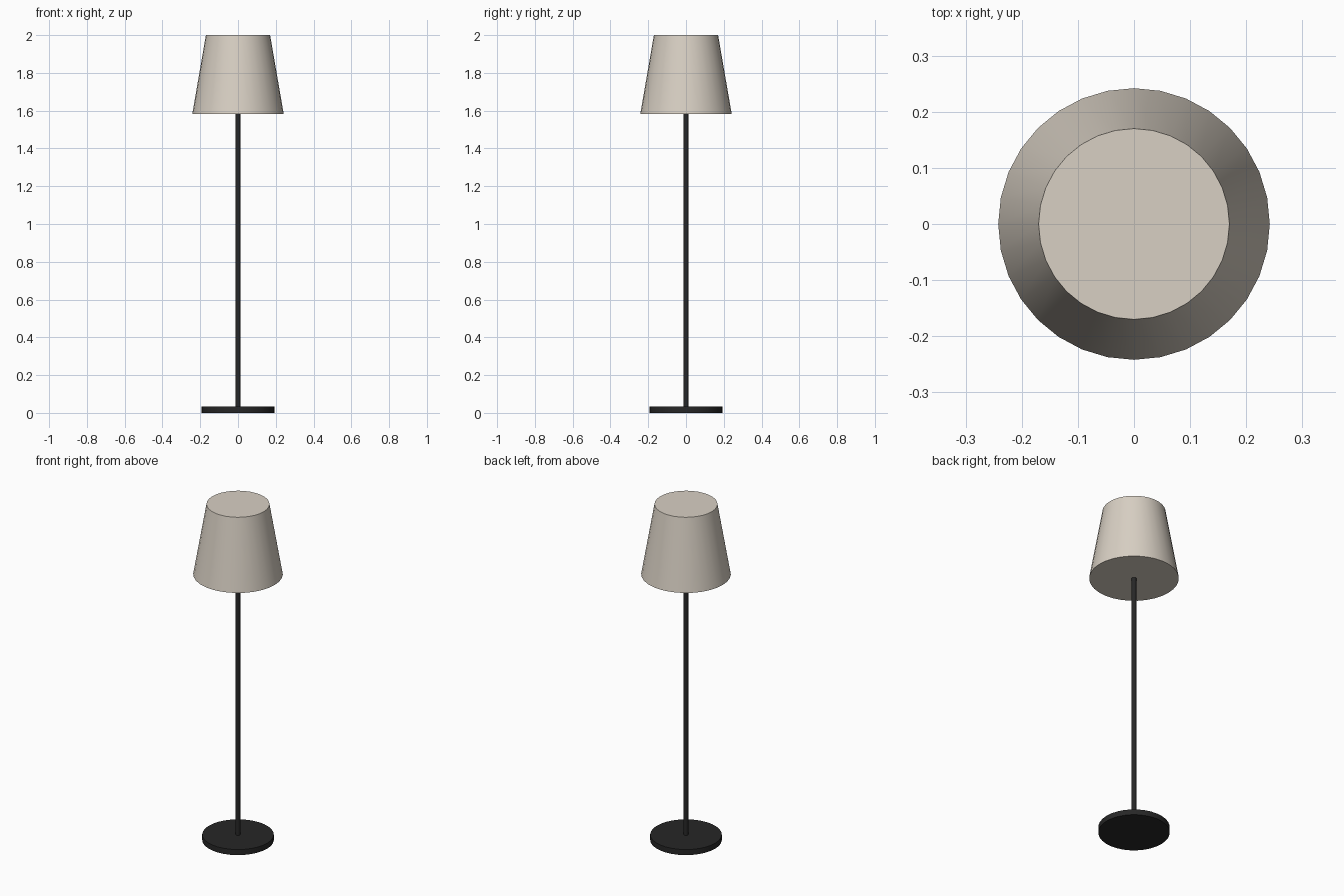
import bpy
import math

cube = bpy.data.objects.get("Cube")
if cube:
    bpy.data.objects.remove(cube, do_unlink=True)


def material(name, color):
    mat = bpy.data.materials.new(name)
    mat.use_nodes = True
    mat.diffuse_color = color
    bsdf = next(n for n in mat.node_tree.nodes if n.type == 'BSDF_PRINCIPLED')
    bsdf.inputs["Base Color"].default_value = color
    return mat


def tapered(name, bottom_radius, top_radius, z0, z1, sides, mat):
    """Closed round part between two heights, smooth round its side."""
    bpy.ops.mesh.primitive_cone_add(
        vertices=sides, radius1=bottom_radius, radius2=top_radius,
        depth=z1 - z0, location=(0, 0, (z0 + z1) / 2))
    part = bpy.context.object
    part.name = name
    part.data.materials.append(mat)
    bpy.ops.object.shade_smooth_by_angle(angle=math.radians(35))
    return part


black = material("black metal", (0.02, 0.02, 0.02, 1))
linen = material("warm linen", (0.69, 0.63, 0.55, 1))

# Weighted foot, slim pole and closed tapered shade
tapered("base", 0.193, 0.193, 0, 0.033, 32, black)
tapered("pole", 0.0125, 0.0125, 0.033, 1.6, 16, black)
tapered("shade", 0.242, 0.17, 1.583, 2, 32, linen)
